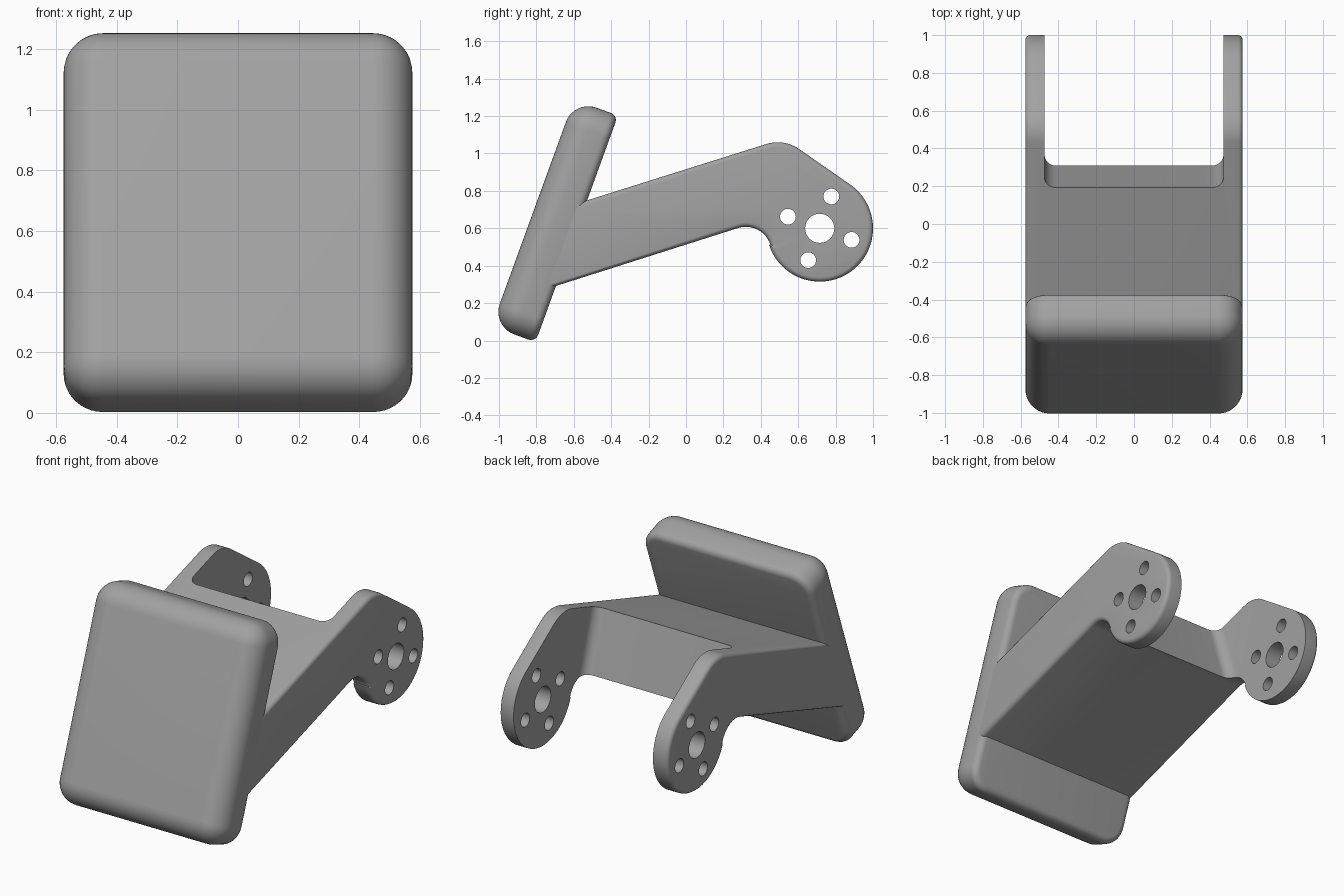
import bpy, bmesh, math
from mathutils import Vector, Matrix

if "Cube" in bpy.data.objects:
    bpy.data.objects.remove(bpy.data.objects["Cube"])

HALF_W = 0.575                    # half width of the whole bracket
ARM = math.radians(17.5)          # slope of the arm
TILT = math.radians(20)           # backward lean of the plate
HUB = (0.715, 0.60)               # y, z of the ear centre

grey = bpy.data.materials.new("grey")
grey.diffuse_color = (0.36, 0.36, 0.36, 1)
grey.use_nodes = True
grey.node_tree.nodes["Principled BSDF"].inputs["Base Color"].default_value = grey.diffuse_color


def arc(cy, cz, r, a0, a1, n):
    """Points of an arc, angles in degrees."""
    angles = [math.radians(a0 + (a1 - a0) * i / n) for i in range(n + 1)]
    return [(cy + r * math.cos(a), cz + r * math.sin(a)) for a in angles]


def rounded_rect(hw, hh, r, n=10):
    pts = []
    for i, (sx, sy) in enumerate([(1, 1), (-1, 1), (-1, -1), (1, -1)]):
        pts += arc(sx * (hw - r), sy * (hh - r), r, 90 * i, 90 * i + 90, n)
    return pts


def loft(name, rings):
    """Skin closed rings of equal length and cap both ends."""
    bm = bmesh.new()
    loops = [[bm.verts.new(p) for p in ring] for ring in rings]
    for a, b in zip(loops, loops[1:]):
        for i in range(len(a)):
            j = (i + 1) % len(a)
            bm.faces.new((a[i], a[j], b[j], b[i]))
    caps = [bm.faces.new(loops[0]), bm.faces.new(loops[-1])]
    bmesh.ops.recalc_face_normals(bm, faces=bm.faces)
    return finish(name, bm), caps


def finish(name, bm):
    me = bpy.data.meshes.new(name)
    bm.to_mesh(me)
    bm.free()
    me.materials.append(grey)
    ob = bpy.data.objects.new(name, me)
    bpy.context.collection.objects.link(ob)
    return ob


def activate(ob):
    bpy.ops.object.select_all(action='DESELECT')
    ob.select_set(True)
    bpy.context.view_layer.objects.active = ob


def cut(ob, cutter):
    m = ob.modifiers.new("cut", 'BOOLEAN')
    m.operation, m.solver, m.object = 'DIFFERENCE', 'EXACT', cutter
    activate(ob)
    bpy.ops.object.modifier_apply(modifier=m.name)
    bpy.data.objects.remove(cutter, do_unlink=True)


def smooth(ob):
    activate(ob)
    bpy.ops.object.shade_smooth_by_angle(angle=math.radians(30))


# Plate: rounded slab, wide rounding in front and a small one behind
U = Vector((0, math.sin(TILT), math.cos(TILT)))
N = Vector((0, math.cos(TILT), -math.sin(TILT)))
FRONT, BACK, LOW, HIGH = -1.003, -0.753, -0.283, 1.006
R_FRONT, R_BACK, R_CORNER = 0.128, 0.04, 0.13
steps = []                        # (depth along N, inset of outline)
for i in range(11):
    a = math.radians(9 * i)
    steps.append((FRONT + R_FRONT * (1 - math.cos(a)), R_FRONT * (1 - math.sin(a))))
for i in range(6):
    a = math.radians(18 * i)
    steps.append((BACK - R_BACK * (1 - math.sin(a)), R_BACK * (1 - math.cos(a))))
rings = []
for depth, inset in steps:
    outline = rounded_rect(HALF_W - inset, (HIGH - LOW) / 2 - inset, R_CORNER - inset)
    rings.append([Vector((x, 0, 0)) + U * (u + (HIGH + LOW) / 2) + N * depth
                  for x, u in outline])
plate, _ = loft("plate", rings)
smooth(plate)

# Arm: side profile with a rounded shoulder, a round ear and a concave throat
profile = [(-0.78, 0.265)]
profile += arc(0.32, 0.47, 0.138, 107.5, 18.2, 14)
profile += arc(*HUB, 0.285, 198.2, 416, 48)
profile += arc(0.49, 0.86, 0.20, 56, 107.5, 10)
profile += [(-0.66, 0.708)]
bm = bmesh.new()
sides = [[bm.verts.new((s * HALF_W, y, z)) for y, z in profile] for s in (-1, 1)]
caps = [bm.faces.new(s) for s in sides]
for i in range(len(profile)):
    j = (i + 1) % len(profile)
    bm.faces.new((sides[0][i], sides[0][j], sides[1][j], sides[1][i]))
bmesh.ops.recalc_face_normals(bm, faces=bm.faces)
rim = [e for c in caps for e in c.edges]
bmesh.ops.bevel(bm, geom=rim, offset=0.025, segments=4, profile=0.5, affect='EDGES')
arm = finish("arm", bm)

# Slot between the two ears, square to the arm, with rounded inner corners
turn = Matrix.Translation((0, 0.31, 0.605)) @ Matrix.Rotation(ARM, 4, 'X')
slot = rounded_rect(0.475, 0.75, 0.06, 8)
cutter, _ = loft("slot_cutter", [[turn @ Vector((x, y + 0.75, z)) for x, y in slot]
                                 for z in (-1, 1)])
cut(arm, cutter)

# Bolt holes through both ears: one large in the centre, four small around it
holes = [(*HUB, 0.078)]
for k in range(4):
    a = math.radians(70 + 90 * k)
    holes.append((HUB[0] + 0.181 * math.cos(a), HUB[1] + 0.181 * math.sin(a), 0.042))
for y, z, r in holes:
    circle = arc(y, z, r, 0, 360, 32)[:-1]
    cutter, _ = loft("hole_cutter", [[(x, p, q) for p, q in circle] for x in (-1, 1)])
    cut(arm, cutter)
smooth(arm)
